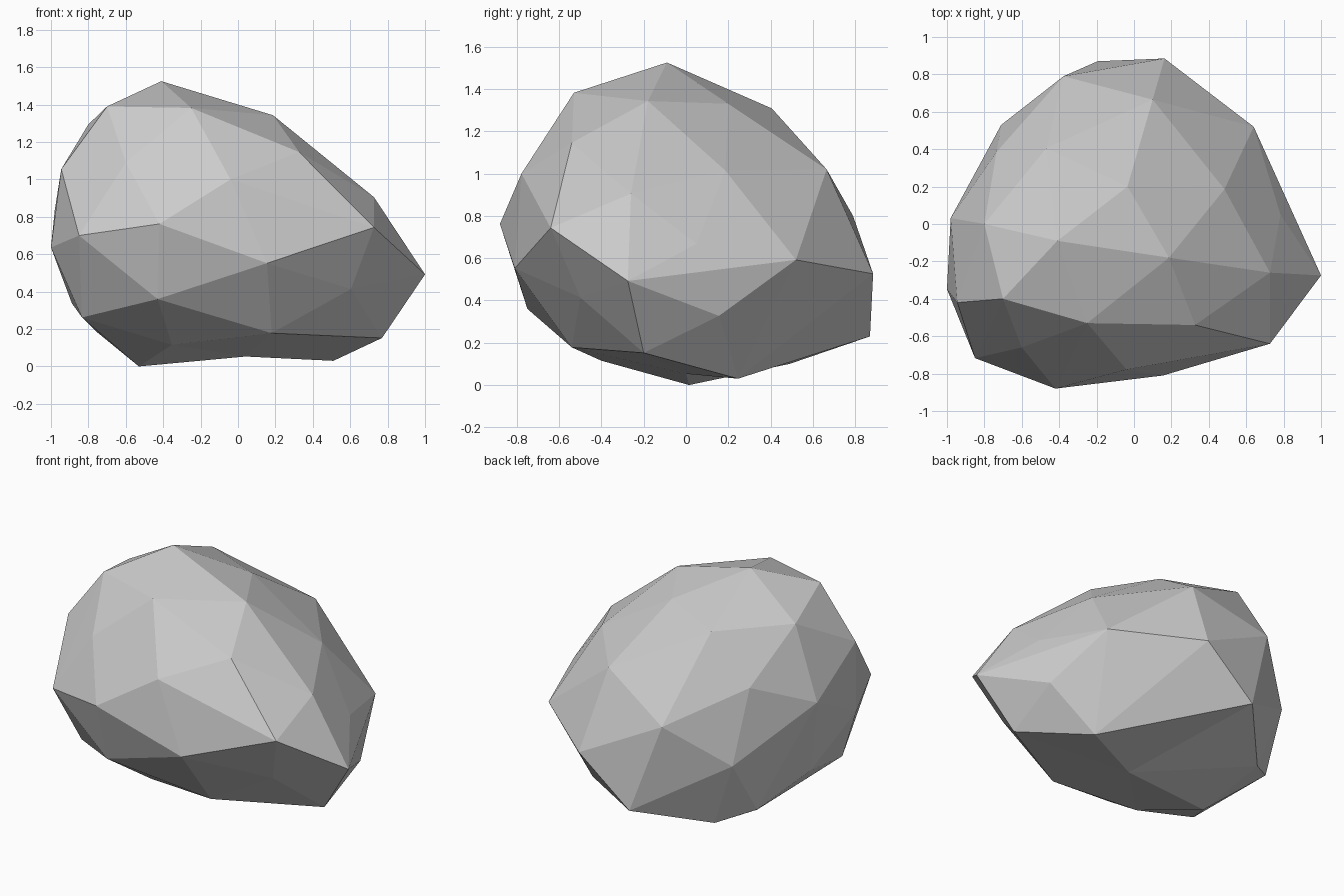
import bpy, bmesh
from mathutils import Vector

# Corner points of the boulder, grouped in rough layers from the crown down
crown = [(-.41, -.09, 1.525), (.187, -.18, 1.343), (-.7, -.40, 1.39), (-.80, 0, 1.294),
         (-.25, -.53, 1.382), (-.468, .406, 1.308), (-.035, .20, 1.33)]
shoulder = [(-.945, -.42, 1.055), (.327, -.54, 1.146), (-.6, -.66, 1.09), (-.04, -.778, 1.0),
            (.727, -.26, .905), (.484, .186, 1.014), (.1, .665, 1.02), (-.377, .79, .80),
            (-.735, .385, 1.0), (-.98, .032, .834)]
waist = [(-1, -.348, .636), (-.85, -.717, .70), (-.42, -.88, .762), (.155, -.81, .552),
         (.727, -.64, .743), (1, -.275, .492), (.783, .05, .668), (.64, .52, .592),
         (.163, .885, .526), (-.71, .53, .53)]
skirt = [(.604, -.5, .414), (.77, -.2, .152), (.18, -.54, .178), (-.43, -.75, .36),
         (-.834, -.44, .262), (-.888, -.03, .337), (.785, .156, .327), (.25, .5, .289),
         (-.195, .87, .23), (-.75, .33, .18)]
foot = [(-.353, -.40, .115), (-.53, .015, 0), (.51, .246, .03), (-.552, .49, .10),
        (-.11, .42, .085)]

# Faceted skin around the points
bm = bmesh.new()
for p in crown + shoulder + waist + skirt + foot:
    bm.verts.new(p)
hollow = bm.verts.new((.04, 0, -.06))
res = bmesh.ops.convex_hull(bm, input=bm.verts[:])
# Press the underside centre inward for the shallow hollow
hollow.co = Vector((.04, 0, .053))
loose = [v for v in bm.verts if not v.link_faces]
bmesh.ops.delete(bm, geom=loose, context='VERTS')
bmesh.ops.recalc_face_normals(bm, faces=bm.faces[:])

mesh = bpy.data.meshes.new("boulder")
bm.to_mesh(mesh)
bm.free()
boulder = bpy.data.objects.new("boulder", mesh)
bpy.context.collection.objects.link(boulder)
